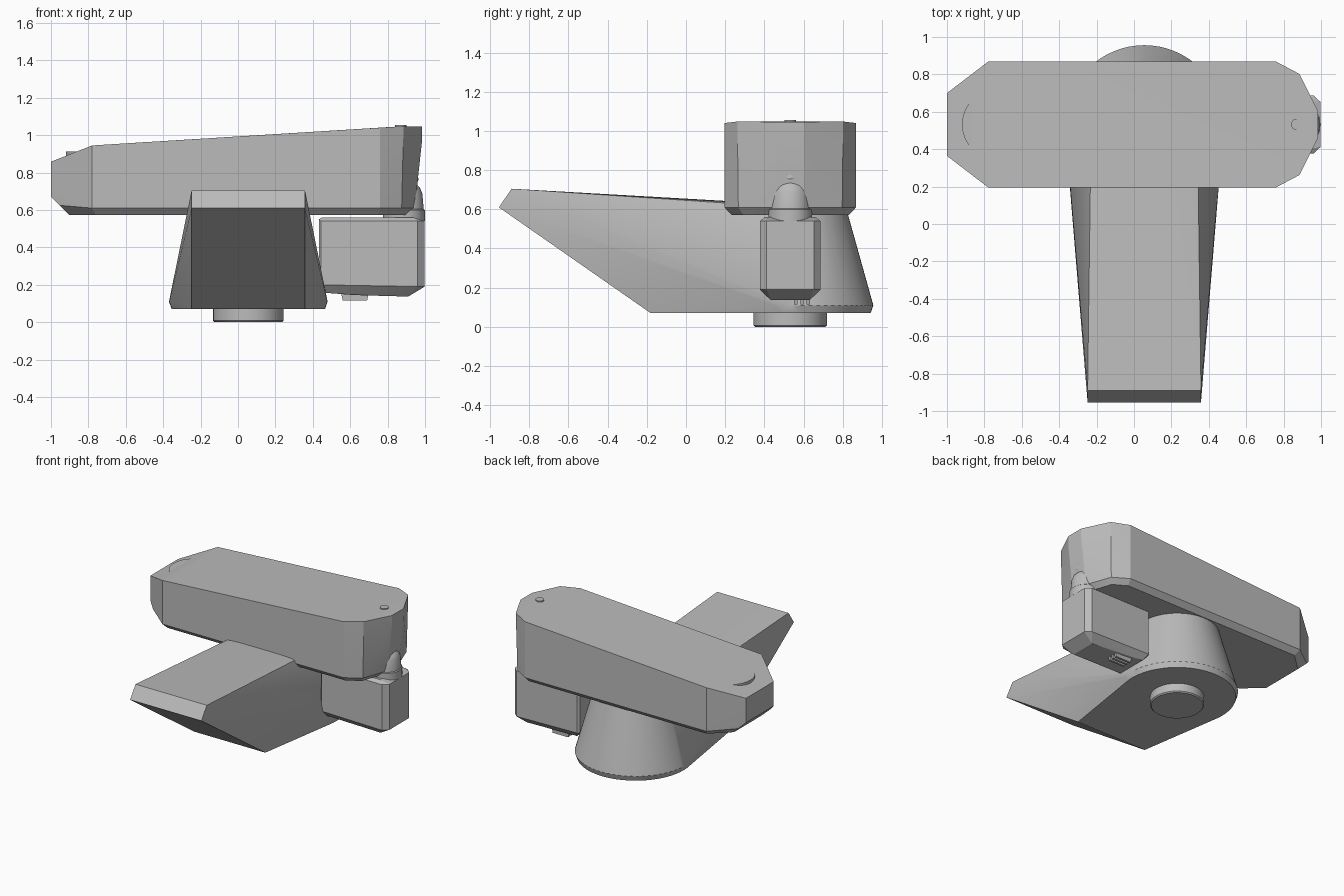
import bpy, bmesh, math

cube = bpy.data.objects.get("Cube")
if cube:
    bpy.data.objects.remove(cube, do_unlink=True)

grey = bpy.data.materials.new("machine grey")
grey.use_nodes = True
grey.diffuse_color = (0.5, 0.5, 0.5, 1)
grey.node_tree.nodes["Principled BSDF"].inputs["Base Color"].default_value = (0.5, 0.5, 0.5, 1)

MID_Y = 0.532   # depth of the arm and joint axes
BASE_X = 0.055  # axis of the base


def finish(bm, name, angle=25, bevel=0):
    """Turn a bmesh into a shaded object."""
    bmesh.ops.recalc_face_normals(bm, faces=bm.faces[:])
    mesh = bpy.data.meshes.new(name)
    bm.to_mesh(mesh)
    bm.free()
    mesh.materials.append(grey)
    obj = bpy.data.objects.new(name, mesh)
    bpy.context.collection.objects.link(obj)
    if bevel:
        mod = obj.modifiers.new("edge", "BEVEL")
        mod.width, mod.segments = bevel, 2
    bpy.ops.object.select_all(action="DESELECT")
    obj.select_set(True)
    bpy.context.view_layer.objects.active = obj
    bpy.ops.object.shade_smooth_by_angle(angle=math.radians(angle))
    return obj


def hull(name, points, angle=25, bevel=0):
    """Convex solid around a few points, with flat areas merged."""
    bm = bmesh.new()
    for p in points:
        bm.verts.new(p)
    result = bmesh.ops.convex_hull(bm, input=bm.verts[:])
    loose = {v for v in result["geom_interior"] if isinstance(v, bmesh.types.BMVert)}
    bmesh.ops.delete(bm, geom=list(loose), context="VERTS")
    bmesh.ops.dissolve_limit(bm, angle_limit=math.radians(0.5),
                             verts=bm.verts[:], edges=bm.edges[:])
    return finish(bm, name, angle, bevel)


def mirrored(points):
    """Points given as x, half depth, z on both sides of the arm axis."""
    return [(x, MID_Y + s * y, z) for x, y, z in points for s in (-1, 1)]


def circle(radius, z, n=64):
    return [(BASE_X + radius * math.cos(2 * math.pi * i / n),
             MID_Y + radius * math.sin(2 * math.pi * i / n), z) for i in range(n)]


def lathe(name, x, profile, n=48):
    """Round part turned about a vertical axis from radius, z pairs."""
    bm = bmesh.new()
    rings = [[bm.verts.new((x + r * math.cos(2 * math.pi * i / n),
                            MID_Y + r * math.sin(2 * math.pi * i / n), z))
              for i in range(n)] for r, z in profile]
    for a, b in zip(rings, rings[1:]):
        for i in range(n):
            j = (i + 1) % n
            bm.faces.new((a[i], a[j], b[j], b[i]))
    bm.faces.new(rings[0])
    bm.faces.new(rings[-1])
    return finish(bm, name, 30)


# Base: round at the back, drawn out into a raised nose at the front
nose = [(BASE_X + s * 0.303, y, z) for s in (-1, 1)
        for y, z in ((-0.18, 0.07), (-0.955, 0.61), (-0.89, 0.705))]
hull("base_body", circle(0.41, 0.07) + circle(0.424, 0.11) + circle(0.285, 0.608) + nose)
lathe("base_foot", BASE_X, [(0.18, 0), (0.188, 0.008), (0.188, 0.08)])

# Long upper arm with clipped ends, sloping top and chamfered underside
hull("upper_arm", mirrored([
    (-1, 0.168, 0.858), (-0.78, 0.336, 0.945), (0.76, 0.336, 1.04),
    (0.885, 0.27, 1.048), (0.985, 0.07, 1.046), (0.985, 0.07, 0.98),
    (-1, 0.168, 0.67), (-0.955, 0.2, 0.625), (-0.78, 0.336, 0.61),
    (0.76, 0.336, 0.61), (0.875, 0.265, 0.61), (0.945, 0.07, 0.61),
    (-0.9, 0.17, 0.572), (-0.76, 0.3, 0.572), (0.75, 0.3, 0.572),
    (0.85, 0.24, 0.572), (0.91, 0.06, 0.572)]), 15)
lathe("shoulder_cap", -0.74, [(0.18, 0.75), (0.18, 0.912)])
lathe("elbow_button", 0.87, [(0.03, 1.0), (0.03, 1.055)])

# Stepped wrist joint with a tapered spindle
lathe("wrist_joint", 0.887, [(0.112, 0.54), (0.112, 0.6), (0.106, 0.605), (0.098, 0.69),
                             (0.085, 0.72), (0.06, 0.745), (0.05, 0.75)])
lathe("wrist_spindle", 0.91, [(0.05, 0.75), (0.055, 0.76), (0.045, 0.85), (0.025, 0.89)])

# Tool head under the wrist
hull("tool_head", mirrored([
    (0.432, 0.14, 0.55), (0.445, 0.155, 0.54), (0.96, 0.155, 0.54), (0.998, 0.12, 0.54),
    (0.45, 0.13, 0.56), (0.94, 0.13, 0.56),
    (0.432, 0.14, 0.2), (0.445, 0.155, 0.2), (0.96, 0.155, 0.19), (0.998, 0.12, 0.19),
    (0.47, 0.12, 0.157), (0.62, 0.1, 0.145), (0.91, 0.1, 0.137)]), 20)

# Row of small pins below the tool head
for i in range(3):
    y = 0.56 + i * 0.032
    hull(f"tool_pin_{i + 1}", [(x, y + s * 0.008, z) for s in (-1, 1)
                               for x, z in ((0.55, 0.16), (0.56, 0.115),
                                            (0.69, 0.115), (0.7, 0.16))])
